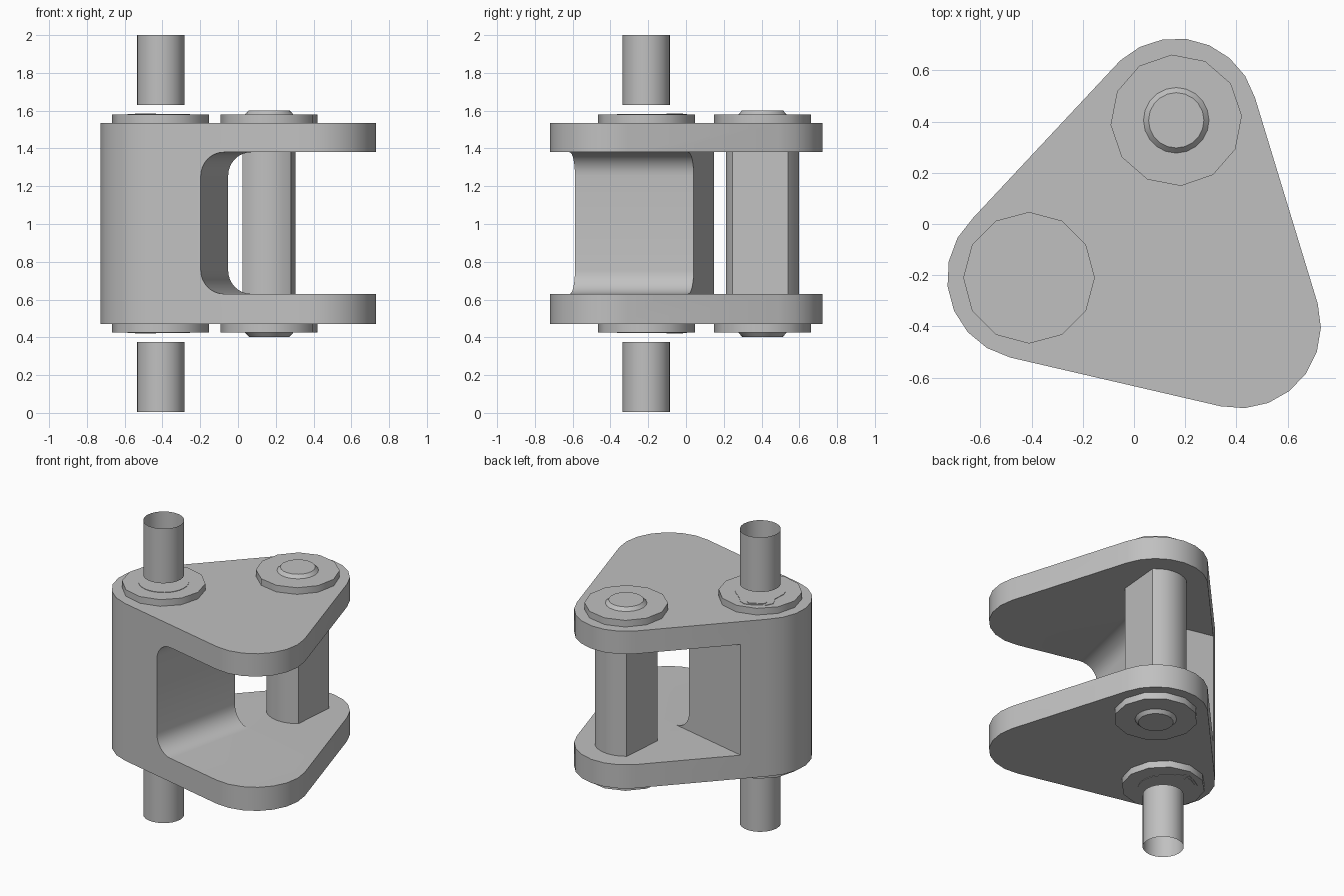
import bpy, bmesh
from math import cos, sin, radians
from mathutils import Vector, Matrix

old = bpy.data.objects.get("Cube")
if old:
    bpy.data.objects.remove(old, do_unlink=True)

steel = bpy.data.materials.new("steel_grey")
steel.use_nodes = True
GREY = (0.53, 0.53, 0.53, 1)
steel.diffuse_color = GREY
steel.node_tree.nodes["Principled BSDF"].inputs["Base Color"].default_value = GREY

# Corner centres of the link and its main heights
A, B, C = Vector((-0.41, -0.21)), Vector((0.165, 0.405)), Vector((0.41, -0.40))
BOTTOM, TOP = 0.47, 1.535
GAP_LOW, GAP_HIGH = 0.63, 1.38
MID = (BOTTOM + TOP) / 2


def arc(centre, radius, start, end, steps):
    angles = [radians(start + (end - start) * i / steps) for i in range(steps + 1)]
    return [Vector((centre[0] + radius * cos(a), centre[1] + radius * sin(a))) for a in angles]


def circle(centre, radius, sides, phase=0):
    return arc(centre, radius, phase, phase + 360, sides)[:-1]


def finish(name, bm, smooth=True):
    bmesh.ops.recalc_face_normals(bm, faces=bm.faces)
    mesh = bpy.data.meshes.new(name)
    bm.to_mesh(mesh)
    bm.free()
    mesh.materials.append(steel)
    obj = bpy.data.objects.new(name, mesh)
    bpy.context.collection.objects.link(obj)
    if smooth:
        smooth_part(obj)
    return obj


def smooth_part(obj):
    bpy.ops.object.select_all(action='DESELECT')
    obj.select_set(True)
    bpy.context.view_layer.objects.active = obj
    bpy.ops.object.shade_smooth_by_angle(angle=radians(35))


def prism(name, outline, z0, z1, top_outline=None, caps=True, smooth=True):
    """Join a lower outline to an upper one, with optional end caps."""
    bm = bmesh.new()
    low = [bm.verts.new((p[0], p[1], z0)) for p in outline]
    high = [bm.verts.new((p[0], p[1], z1)) for p in (top_outline or outline)]
    n = len(low)
    for i in range(n):
        j = (i + 1) % n
        bm.faces.new((low[i], low[j], high[j], high[i]))
    if caps:
        bm.faces.new(low[::-1])
        bm.faces.new(high)
    return finish(name, bm, smooth)


def mirrored(name, outline, z0, z1, top_outline=None, caps=True):
    """Make an upper part and its copy reflected to the underside."""
    prism("upper_" + name, outline, z0, z1, top_outline, caps)
    prism("lower_" + name, outline, 2 * MID - z0, 2 * MID - z1, top_outline, caps)


# Rounded triangular link body
R = 0.32
body = prism("link_body",
             arc(A, R, 133, 257, 7) + arc(C, R, -103, 16, 7) + arc(B, R, 16, 133, 7),
             BOTTOM, TOP, smooth=False)

# Cutters open the middle, leaving a block around one corner
turn = Matrix.Rotation(radians(-13), 4, 'Z')
FACE, BACK, FILLET = -0.06, 0.028, 0.125
rounded = (arc((FACE + FILLET, GAP_LOW + FILLET), FILLET, 270, 180, 8)
           + arc((FACE + FILLET, GAP_HIGH - FILLET), FILLET, 180, 90, 8)
           + [Vector((2, GAP_HIGH)), Vector((2, GAP_LOW))])
front_cut = prism("front_cutter", rounded, 0, 1, smooth=False)
for v in front_cut.data.vertices:
    s, z, t = v.co
    v.co = turn @ Vector((s, -2 + t * (BACK + 2.01), z))
box = [(-2, BACK), (2, BACK), (2, 2), (-2, 2)]
back_cut = prism("back_cutter", box, GAP_LOW, GAP_HIGH, smooth=False)
back_cut.data.transform(turn)

for cutter in (front_cut, back_cut):
    bm = bmesh.new()
    bm.from_mesh(cutter.data)
    bmesh.ops.recalc_face_normals(bm, faces=bm.faces)
    bm.to_mesh(cutter.data)
    bm.free()
    cutter.hide_render = True
    cut = body.modifiers.new("opening", 'BOOLEAN')
    cut.operation = 'DIFFERENCE'
    cut.solver = 'EXACT'
    cut.object = cutter
    bpy.context.view_layer.objects.active = body
    bpy.ops.object.modifier_apply(modifier=cut.name)
    bpy.data.objects.remove(cutter, do_unlink=True)
smooth_part(body)

# Cross pin with two flats
prism("flatted_pin", arc(B, 0.195, 44, 126, 6) + arc(B, 0.195, 224, 306, 6),
      GAP_LOW, GAP_HIGH)

# Washers and chamfered pin heads
mirrored("rod_washer", circle(A, 0.257, 12), TOP, 1.58)
mirrored("pin_washer", circle(B, 0.257, 12, 4), TOP, 1.58)
mirrored("pin_head", circle(B, 0.128, 20), 1.58, 1.602, circle(B, 0.108, 20))

# Open rod sleeves
mirrored("rod_sleeve", circle(A, 0.126, 24), 1.63, 2.0, caps=False)

# Thin locking tab with a slot mark
bump = [(0.04, 0.165), (0.01, 0.2), (-0.03, 0.215), (-0.07, 0.2),
        (-0.155, 0.15), (-0.175, 0.11), (-0.145, 0.05)]
tab = arc(A, 0.155, -165, 60, 18) + [A + Vector(p) for p in bump]
mirrored("locking_tab", tab, 1.58, 1.583)
slot_mid, along = A + Vector((-0.08, 0.15)), Vector((cos(radians(30)), sin(radians(30)))) * 0.035
slot = arc(slot_mid + along, 0.026, -60, 120, 6) + arc(slot_mid - along, 0.026, 120, 300, 6)
mirrored("tab_slot", slot, 1.583, 1.586)
